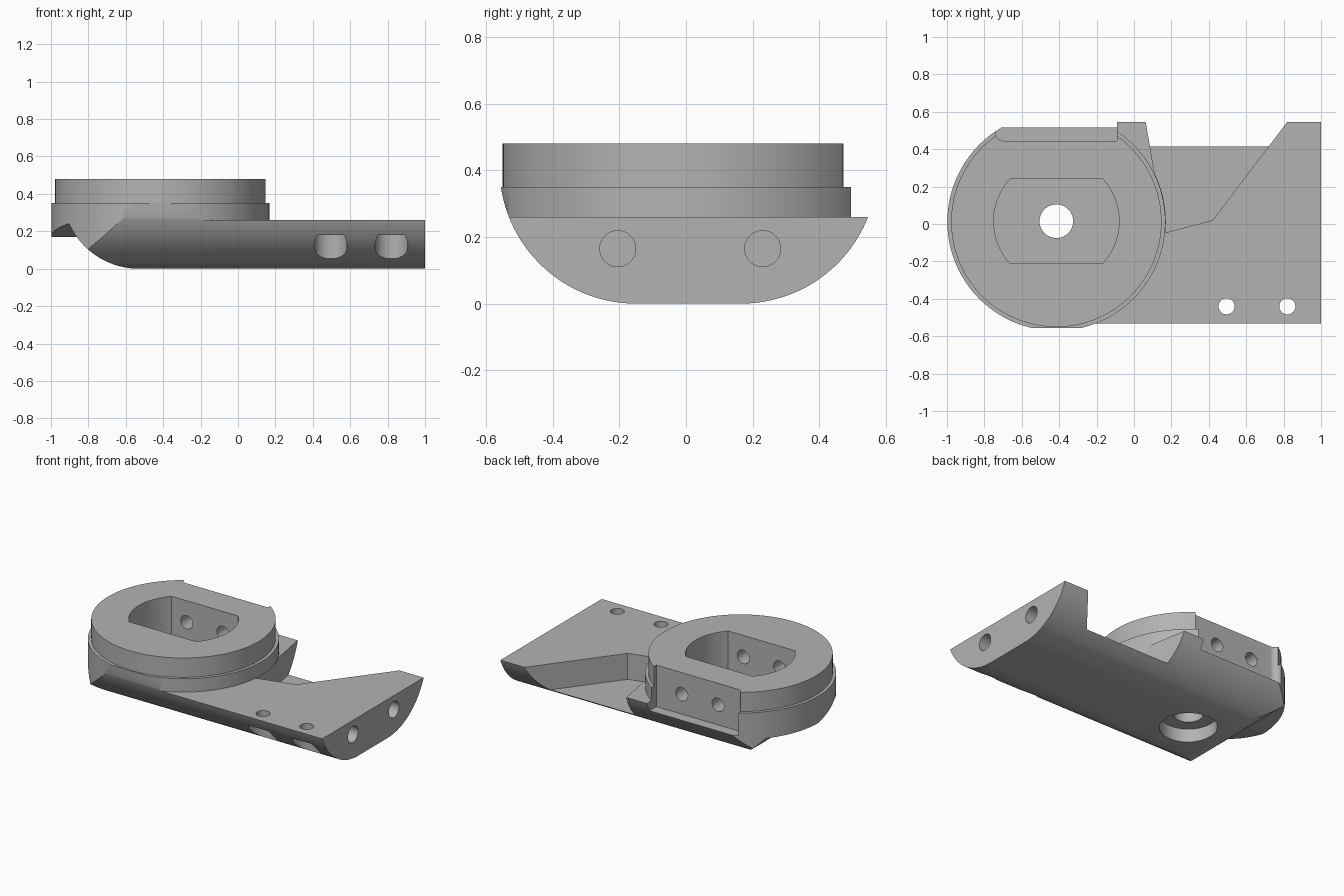
import bpy, bmesh
from math import pi, sin, cos, asin

if "Cube" in bpy.data.objects:
    bpy.data.objects.remove(bpy.data.objects["Cube"])

metal = bpy.data.materials.new("plain grey")
metal.use_nodes = True
grey = (0.45, 0.45, 0.45, 1)
metal.diffuse_color = grey
metal.node_tree.nodes["Principled BSDF"].inputs["Base Color"].default_value = grey


def arc(cx, cy, r, a, b, n=32):
    return [(cx + r * cos(a + (b - a) * i / n), cy + r * sin(a + (b - a) * i / n))
            for i in range(n + 1)]


def prism(name, points, axis, low, high):
    """Extrude a closed outline along one axis."""
    place = {"x": lambda p, h: (h, p[0], p[1]),
             "y": lambda p, h: (p[0], h, p[1]),
             "z": lambda p, h: (p[0], p[1], h)}[axis]
    bm = bmesh.new()
    ends = [[bm.verts.new(place(p, h)) for p in points] for h in (low, high)]
    bm.faces.new(ends[0])
    bm.faces.new(ends[1])
    n = len(points)
    for i in range(n):
        j = (i + 1) % n
        bm.faces.new((ends[0][i], ends[0][j], ends[1][j], ends[1][i]))
    bmesh.ops.recalc_face_normals(bm, faces=bm.faces)
    mesh = bpy.data.meshes.new(name)
    bm.to_mesh(mesh)
    bm.free()
    mesh.materials.append(metal)
    obj = bpy.data.objects.new(name, mesh)
    bpy.context.collection.objects.link(obj)
    return obj


def rod(name, a, b, r, axis, low, high, n=40):
    return prism(name, arc(a, b, r, 0, 2 * pi, n)[:-1], axis, low, high)


def combine(target, other, operation="DIFFERENCE"):
    mod = target.modifiers.new("combine", "BOOLEAN")
    mod.operation = operation
    mod.solver = "EXACT"
    mod.object = other
    bpy.context.view_layer.objects.active = target
    bpy.ops.object.modifier_apply(modifier=mod.name)
    bpy.data.objects.remove(other)


CX, CY, R = -0.415, 0.012, 0.583     # drum centre and radius
BEND, TOP, STEP = 0.41, 0.26, 0.35   # underside bend, bar top, drum step

# Footprint: rounded left end, straight bar to the right
outline = arc(CX, CY, R, pi / 2, 3 * pi / 2, 64) + [(CX, -0.7), (1, -0.7), (1, 0.7), (CX, 0.7)]
body = prism("body", outline, "z", -0.1, 0.6)

# Round-bottomed cross-section
sweep = asin((BEND - STEP) / BEND)
section = arc(-0.15, BEND, BEND, pi + sweep, 3 * pi / 2) + arc(0.165, BEND, BEND, -pi / 2, -sweep)
combine(body, prism("section", section, "x", -1.2, 1.2), "INTERSECT")

# Lower the bar top beside the drum
beside = [(CX, -1)] + arc(CX, CY, R, -pi / 2, pi / 2, 64) + [(CX, 1), (1.2, 1), (1.2, -1)]
combine(body, prism("bar_top_cut", beside, "z", TOP, 0.7))

# Curved left end under the overhanging drum lip
end_curve = arc(-0.53, BEND, BEND, pi + 0.3, 3 * pi / 2, 24) + [(-0.53, -0.1), (-1.2, -0.1), (-1.2, 0.289)]
end_cut = prism("end_cut", end_curve, "y", -0.9, 0.9)
lip = [(-1, -0.2), (1, -0.2), (1, 0.17), (0.02, 0.17), (-0.3, 0.24), (-1, 0.24)]
combine(end_cut, prism("lip", lip, "x", -1.4, 0), "INTERSECT")
combine(body, end_cut)

# Pocket in the back of the bar, ending at the drum wall
pocket = arc(CX, CY, R + 0.002, -0.1, 0.455, 12) + [(0.06, 0.56), (0.034, 0.71), (0.944, 0.71),
                                                    (0.83, 0.56), (0.42, 0.02)]
combine(body, prism("pocket", pocket, "z", 0.085, 0.7))

# Upper drum
combine(body, rod("upper_drum", CX, CY, 0.5625, "z", 0.34, 0.48, 128), "UNION")

# Slot across the back of the drum
slot = [(-0.09, 0.445), (-0.09, 0.8), (-0.74, 0.8)] + arc(-0.70, 0.485, 0.04, pi, 1.5 * pi, 8)
combine(body, prism("slot", slot, "z", 0.2, 0.7))

# Flat-sided cavity, shaft hole and counterbore
a = asin(0.225 / 0.335)
cavity = arc(CX, 0.015, 0.335, -a, a) + arc(CX, 0.015, 0.335, pi - a, pi + a)
combine(body, prism("cavity", cavity, "z", 0.18, 0.7))
combine(body, rod("shaft_hole", CX, 0.015, 0.09, "z", -0.2, 0.3))
combine(body, rod("counterbore", CX, 0.015, 0.175, "z", -0.2, 0.09, 48))

# Cross holes through the cavity walls
for x in (-0.55, -0.28):
    combine(body, rod("cross_hole", x, 0.335, 0.045, "y", -0.4, 0.7))

# Bolt holes with recesses in the bar
for x in (0.495, 0.82):
    combine(body, rod("bolt_hole", x, -0.44, 0.043, "z", -0.1, 0.5))
    combine(body, rod("bolt_recess", x, -0.44, 0.088, "z", -0.1, 0.18))

# Holes in the right end
for y in (-0.205, 0.23):
    combine(body, rod("end_hole", y, 0.165, 0.054, "x", 0.7, 1.2))

bpy.ops.object.select_all(action="DESELECT")
body.select_set(True)
bpy.context.view_layer.objects.active = body
bpy.ops.object.shade_smooth_by_angle(angle=0.5)
